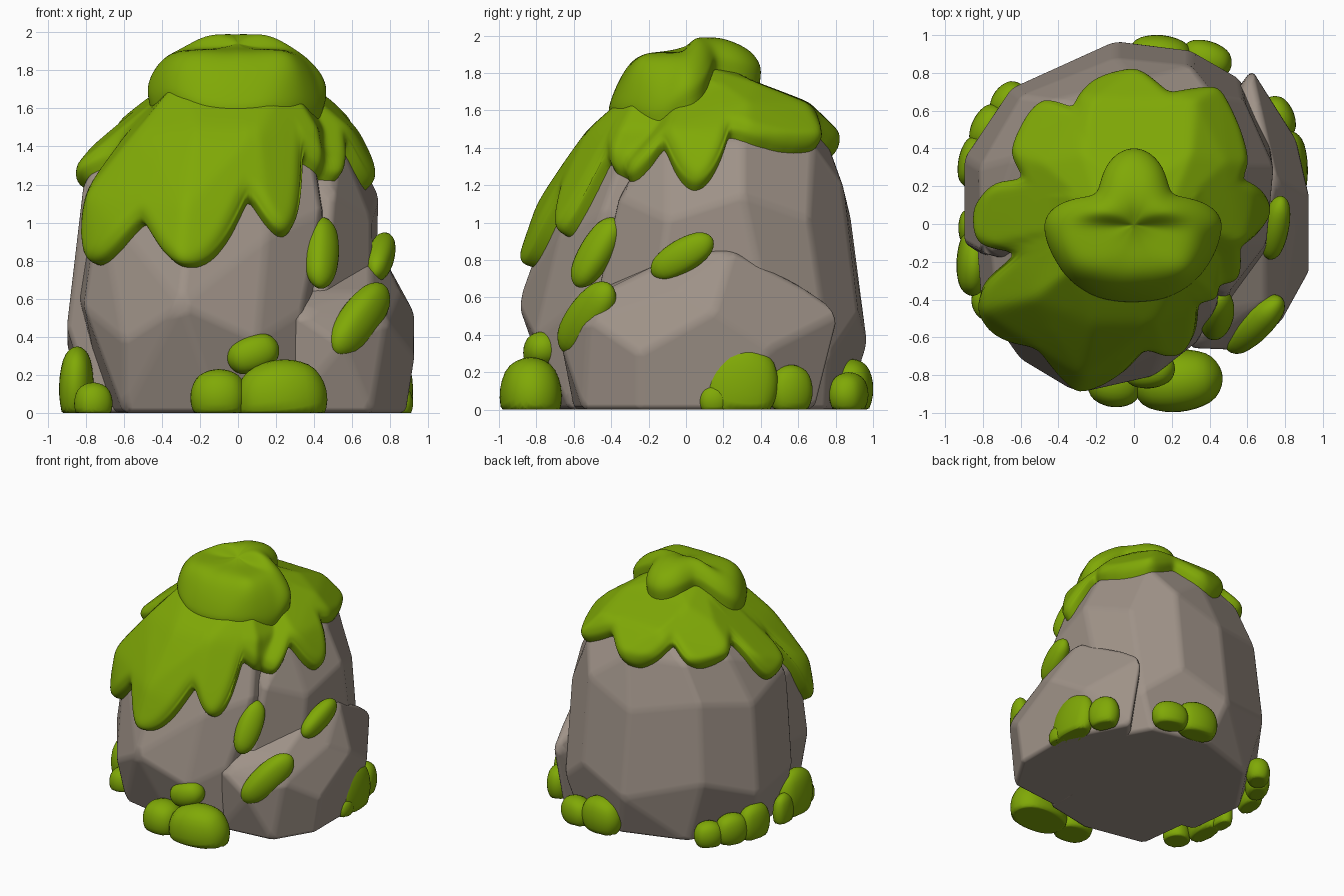
import bpy, bmesh, math, random
from mathutils import Vector, Matrix, kdtree
from mathutils.bvhtree import BVHTree

if "Cube" in bpy.data.objects:
    bpy.data.objects.remove(bpy.data.objects["Cube"])

random.seed(4)

def material(name, rgb):
    m = bpy.data.materials.new(name)
    m.diffuse_color = (*rgb, 1)
    m.use_nodes = True
    m.node_tree.nodes["Principled BSDF"].inputs["Base Color"].default_value = m.diffuse_color
    return m

ROCK = material("warm grey stone", (0.345, 0.288, 0.245))
MOSS = material("moss green", (0.215, 0.395, 0.002))

def make(name, bm, mat):
    me = bpy.data.meshes.new(name)
    bm.to_mesh(me)
    me.materials.append(mat)
    for p in me.polygons:
        p.use_smooth = True
    ob = bpy.data.objects.new(name, me)
    bpy.context.collection.objects.link(ob)
    return ob

# --- rocks: convex chunks through a few zigzag rings, with softened edges
solid = bmesh.new()

def rock(name, rings):
    bm = bmesh.new()
    for z, pts in rings:
        for i, (x, y) in enumerate(pts):
            zigzag = 0.3 < z < 1.3 and len(pts) > 5
            dz = 0.08 * (-1) ** i + random.uniform(-0.05, 0.05) if zigzag else 0
            bm.verts.new((x, y, z + dz))
    r = bmesh.ops.convex_hull(bm, input=bm.verts[:])
    loose = {g for g in r["geom_interior"] + r["geom_unused"] if isinstance(g, bmesh.types.BMVert)}
    bmesh.ops.delete(bm, geom=list(loose), context='VERTS')
    bmesh.ops.dissolve_limit(bm, angle_limit=math.radians(9), verts=bm.verts[:], edges=bm.edges[:])
    bmesh.ops.recalc_face_normals(bm, faces=bm.faces[:])
    ob = make(name, bm, ROCK)
    solid.from_mesh(ob.data)
    b = ob.modifiers.new("soft edges", 'BEVEL')
    b.width, b.segments, b.angle_limit = 0.03, 3, math.radians(8)
    b.harden_normals = True

rock("front_rock", [
    (0, [(-.6, -.6), (-.1, -.7), (.3, -.62), (.3, .2), (-.7, .2)]),
    (.5, [(-.81, -.42), (-.6, -.72), (-.3, -.9), (.1, -.81), (.34, -.62), (.4, .2), (-.85, .1)]),
    (1.0, [(-.73, -.42), (-.53, -.61), (-.25, -.73), (.15, -.68), (.44, -.45), (.5, .1), (-.78, .1)]),
    (1.42, [(-.48, -.36), (-.2, -.48), (.1, -.48), (.38, -.32), (.45, .1), (-.57, .1)]),
    (1.68, [(-.28, -.2), (.23, -.2), (.3, .15), (-.3, .15)])])
rock("back_rock", [
    (0, [(-.75, -.2), (-.8, .25), (-.5, .7), (0, .86), (.45, .75), (.7, .3), (.5, -.45)]),
    (.4, [(-.9, -.1), (-.9, .35), (-.65, .72), (-.1, .97), (.3, .92), (.56, .77), (.72, .45), (.7, -.2), (.45, -.5)]),
    (1.1, [(-.81, -.15), (-.82, .3), (-.6, .68), (-.1, .88), (.3, .84), (.58, .66), (.74, .3), (.7, -.1), (.5, -.36)]),
    (1.42, [(-.57, -.1), (-.64, .35), (-.44, .66), (0, .76), (.42, .68), (.6, .3), (.54, -.1)]),
    (1.57, [(-.2, .61), (.3, .6), (.45, .3), (-.45, .3)]),
    (1.67, [(-.25, .34), (.28, .34)]),
    (1.76, [(-.16, .04), (.16, .04), (0, .16)])])
rock("side_rock", [
    (0, [(.25, -.6), (.7, -.55), (.88, -.25), (.88, .2), (.62, .7), (.3, .3)]),
    (.4, [(.3, -.66), (.55, -.67), (.78, -.52), (.93, -.25), (.93, .15), (.86, .45), (.62, .83), (.3, .3)]),
    (.64, [(.4, -.48), (.7, -.42), (.85, -.05), (.87, .2), (.66, .65)]),
    (.85, [(.7, 0), (.75, .25), (.4, .2)])])

# --- moss sheets: polar grids draped over whatever is below, rounded at the rim
CENTRE = Vector((0, 0, 0.7))

def rim_value(keys, a, sharp):
    for (a0, v0), (a1, v1) in zip(keys, keys[1:] + [(keys[0][0] + 360, keys[0][1])]):
        for b in (a, a + 360):
            if a0 <= b <= a1:
                s = 0.5 - 0.5 * math.cos(math.pi * (b - a0) / (a1 - a0))
                if v0 > v1:
                    return v1 + (v0 - v1) * (1 - s) ** sharp
                return v0 + (v1 - v0) * s ** sharp

def drape(name, keys, measure, thick, edge, front_fade, sharp, n, rings, smooth):
    bvh = BVHTree.FromBMesh(solid)

    def hit(a, el):
        d = Vector((math.cos(a) * math.cos(el), math.sin(a) * math.cos(el), math.sin(el)))
        return bvh.ray_cast(CENTRE + d * 3, -d)[0], d
    angles = [2 * math.pi * i / n for i in range(n)]
    lows, kd = [], kdtree.KDTree(n)
    for i, a in enumerate(angles):
        goal, el = rim_value(keys, math.degrees(a), sharp), math.radians(89)
        while measure(hit(a, el)[0]) < goal and el > -0.3:
            el -= 0.005
        lows.append(el)
        kd.insert(hit(a, el)[0], i)
    kd.balance()
    bm = bmesh.new()
    top = bm.verts.new(hit(0, math.pi / 2)[0] + Vector((0, 0, thick)))
    prev = None
    for j in range(1, rings + 1):
        s = 1 - (1 - j / rings) ** 1.5
        row = []
        for a, low in zip(angles, lows):
            p, d = hit(a, math.pi / 2 - (math.pi / 2 - low) * s)
            f = front_fade * min(max(0, -p.y / 0.3), 1)    # flatter rim in front
            u = min(kd.find(p)[2] / (edge + 0.15 * f), 1)
            h = thick * (1 - (1 - u) ** 2) ** (0.5 + 0.6 * f) if j < rings else -0.03
            row.append(bm.verts.new(p + d * h))
        for i in range(n):
            k = (i + 1) % n
            if prev:
                bm.faces.new((prev[i], row[i], row[k], prev[k]))
            else:
                bm.faces.new((top, row[i], row[k]))
        prev = row
    inner = [v for v in bm.verts if not v.is_boundary]
    for _ in range(smooth):
        bmesh.ops.smooth_vert(bm, verts=inner, factor=0.5, use_axis_x=True, use_axis_y=True, use_axis_z=True)
    ob = make(name, bm, MOSS)
    solid.from_mesh(ob.data)

# drooping cap: (angle, rim height)
cap = [(4, 1.17), (22, 1.46), (50, 1.37), (75, 1.5), (97, 1.34), (117, 1.52), (134, 1.37),
       (158, 1.47), (175, 1.17), (195, 1.33), (214, .77), (232, 1.0), (254, .76), (275, 1.12),
       (290, .92), (309, 1.32), (330, 1.22), (348, 1.4)]
drape("moss_cap", [(a, -z) for a, z in cap], lambda p: -p.z, 0.09, 0.075, 0, 0.55, 240, 48, 5)

# thick crown, thinning out towards the front: (angle, rim radius)
crown = [(0, .46), (38, .25), (90, .4), (142, .25), (180, .47), (210, .46), (270, .42), (330, .45)]
drape("moss_crown", crown, lambda p: math.hypot(p.x, p.y), 0.145, 0.14, 1, 0.8, 120, 28, 14)

# --- moss blobs: ellipsoids, flattened against the ground where they reach it
def blob(name, centre, axis, size):
    """axis = long direction; size = (outward, sideways, along) radii"""
    c, w = Vector(centre), Vector(axis).normalized()
    out = Vector((c.x, c.y, 0.0))
    out = (out - w * out.dot(w)).normalized()
    side = w.cross(out)
    bm = bmesh.new()
    bmesh.ops.create_uvsphere(bm, u_segments=28, v_segments=18, radius=1)
    turn = Matrix((out, side, w)).transposed()
    for v in bm.verts:
        v.co *= 1 + 0.07 * (1 - max(abs(k) for k in v.co)) / 0.42   # slightly boxy
        v.co = c + turn @ Vector([k * s for k, s in zip(v.co, size)])
        v.co.z = max(v.co.z, 0)
    make(name, bm, MOSS)

# patches clinging to the right-hand cracks
blob("crack_moss_upper", (.44, -.48, .84), (.02, .2, .34), (.08, .095, .21))
blob("crack_moss_lower", (.64, -.53, .49), (.27, .26, .36), (.09, .115, .25))
blob("crack_moss_side", (.75, -.02, .82), (.06, .3, .18), (.07, .09, .19))

# clumps round the foot: (centre, long axis, radii)
clumps = {
    "front": [((.23, -.83, .07), (1, .1, .12), (.165, .21, .24)),
              ((-.1, -.83, .08), (1, -.1, 0), (.14, .15, .15)),
              ((.08, -.77, .31), (1, .1, .35), (.1, .1, .14))],
    "left": [((-.85, -.2, .14), (.05, 1, .1), (.09, .21, .18)),
             ((-.76, -.41, .05), (-.3, 1, 0), (.1, .11, .1)),
             ((-.87, -.02, .08), (0, 1, 0), (.06, .14, .1))],
    "right": [((.83, .29, .13), (0, 1, -.15), (.09, .22, .2)),
              ((.76, .56, .1), (-.4, 1, 0), (.09, .14, .12)),
              ((.86, .15, .05), (0, 1, 0), (.06, .08, .08))],
    "back": [((.14, .89, .11), (1, -.1, 0), (.11, .16, .17)),
             ((.38, .87, .08), (1, -.3, 0), (.1, .12, .14))],
    "back_left": [((-.85, .33, .11), (.2, 1, 0), (.08, .16, .14)),
                  ((-.77, .51, .1), (.5, 1, 0), (.09, .13, .13)),
                  ((-.66, .65, .08), (.8, 1, 0), (.09, .11, .11))],
}
for side, parts in clumps.items():
    for i, (c, axis, size) in enumerate(parts):
        blob(f"{side}_moss_clump_{i + 1}", c, axis, size)
